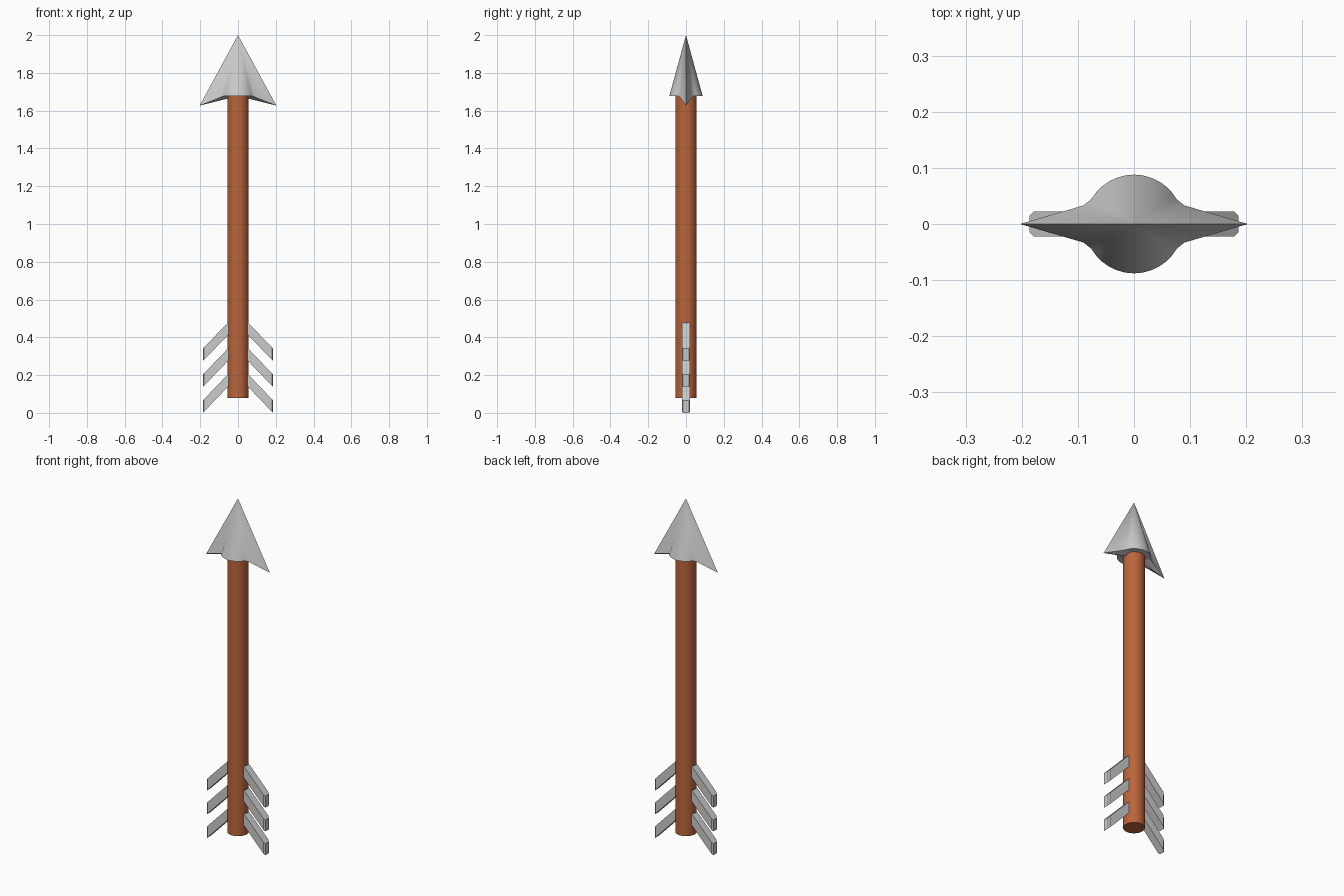
import bpy, bmesh, math

if "Cube" in bpy.data.objects:
    bpy.data.objects.remove(bpy.data.objects["Cube"])


def make_object(name, verts, faces):
    mesh = bpy.data.meshes.new(name)
    bm = bmesh.new()
    vs = [bm.verts.new(v) for v in verts]
    for f in faces:
        bm.faces.new([vs[i] for i in f])
    bmesh.ops.recalc_face_normals(bm, faces=bm.faces)
    bm.to_mesh(mesh)
    bm.free()
    obj = bpy.data.objects.new(name, mesh)
    bpy.context.collection.objects.link(obj)
    return obj


def smooth(obj, degrees):
    bpy.ops.object.select_all(action='DESELECT')
    obj.select_set(True)
    bpy.context.view_layer.objects.active = obj
    bpy.ops.object.shade_smooth_by_angle(angle=math.radians(degrees))


# wooden shaft
bpy.ops.mesh.primitive_cylinder_add(vertices=32, radius=0.056, depth=1.62,
                                    location=(0, 0, 0.89))
shaft = bpy.context.object
shaft.name = "shaft"
wood = bpy.data.materials.new("wood")
wood.diffuse_color = (0.50, 0.13, 0.045, 1)
wood.use_nodes = True
wood.node_tree.nodes["Principled BSDF"].inputs["Base Color"].default_value = wood.diffuse_color
shaft.data.materials.append(wood)
smooth(shaft, 35)

# arrowhead: round socket flaring into two swept-back barbs
front = [(0.203, 0, 1.627), (0.145, 0.017, 1.65), (0.09, 0.033, 1.672)]
for i in range(13):
    a = math.radians(30 + 10 * i)
    front.append((0.088 * math.cos(a), 0.088 * math.sin(a), 1.678))
front += [(-x, y, z) for x, y, z in reversed(front[:3])]
rim = front + [(x, -y, z) for x, y, z in reversed(front[1:-1])]
n = len(rim)
faces = [(i, (i + 1) % n, n) for i in range(n)]
faces += [((i + 1) % n, i, n + 1) for i in range(n)]
head = make_object("arrowhead", rim + [(0, 0, 2.0), (0, 0, 1.678)], faces)
smooth(head, 30)

# fletching: three slanted bars per side with chamfered outer ends
plan = [(0.03, -0.022), (0.179, -0.022), (0.186, -0.015),
        (0.186, 0.015), (0.179, 0.022), (0.03, 0.022)]
for side, label in ((1, "right"), (-1, "left")):
    for k in range(3):
        z0 = 0.137 * k
        low = [(side * x, y, z0 + (0.186 - x) * 1.04) for x, y in plan]
        high = [(x, y, z + 0.066) for x, y, z in low]
        m = len(plan)
        faces = [tuple(range(m)), tuple(range(m, 2 * m))]
        faces += [(i, (i + 1) % m, m + (i + 1) % m, m + i) for i in range(m)]
        make_object(f"{label}_fletching_{k + 1}", low + high, faces)
